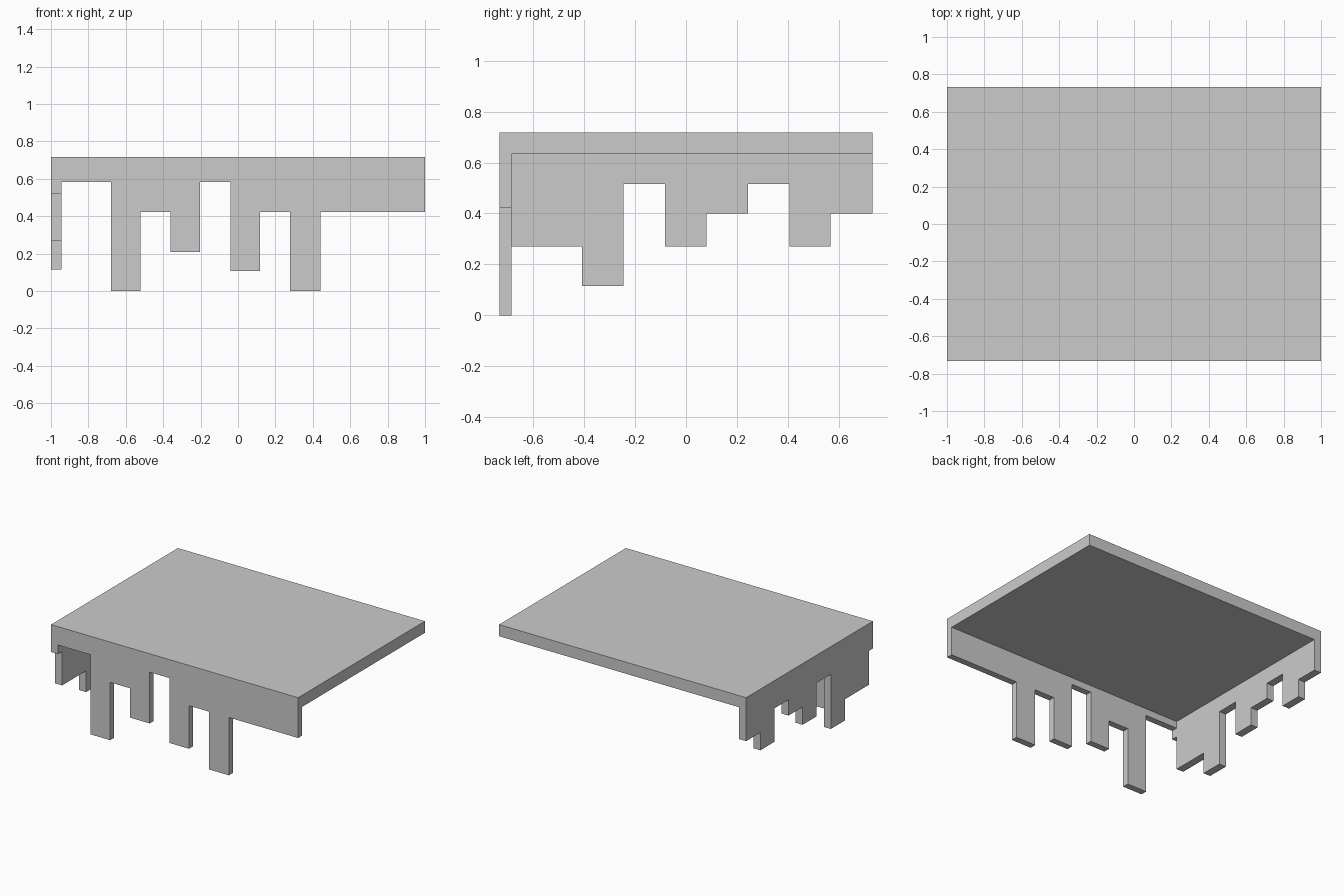
import bpy
import bmesh
from mathutils import Vector

if "Cube" in bpy.data.objects:
    bpy.data.objects.remove(bpy.data.objects["Cube"])

HALF_X, HALF_Y = 1.0, 0.733
TOP, UNDER = 0.718, 0.633       # slab top and underside
INNER_X, INNER_Y = -0.944, -0.686   # inner faces of the two skirts


def extrude_profile(name, points, direction):
    """Flat polygon extruded along a vector into a closed solid."""
    bm = bmesh.new()
    face = bm.faces.new([bm.verts.new(p) for p in points])
    ret = bmesh.ops.extrude_face_region(bm, geom=[face], use_keep_orig=True)
    moved = [g for g in ret["geom"] if isinstance(g, bmesh.types.BMVert)]
    bmesh.ops.translate(bm, verts=moved, vec=Vector(direction))
    bmesh.ops.recalc_face_normals(bm, faces=bm.faces[:])
    mesh = bpy.data.meshes.new(name)
    bm.to_mesh(mesh)
    bm.free()
    obj = bpy.data.objects.new(name, mesh)
    bpy.context.collection.objects.link(obj)
    return obj


def skirt_outline(start, steps):
    """Stepped lower edge from (end position, bottom height) pairs, closed along the slab."""
    outline = [(start, UNDER)]
    pos = start
    for end, bottom in steps:
        outline += [(pos, bottom), (end, bottom)]
        pos = end
    outline.append((pos, UNDER))
    return outline


# Top slab
extrude_profile("top_slab",
                [(-HALF_X, -HALF_Y, UNDER), (HALF_X, -HALF_Y, UNDER),
                 (HALF_X, HALF_Y, UNDER), (-HALF_X, HALF_Y, UNDER)],
                (0, 0, TOP - UNDER))

# Front skirt with hanging strips, including the front left corner
front = [(INNER_X, 0.518), (-0.68, 0.583), (-0.522, 0.0), (-0.36, 0.423),
         (-0.202, 0.208), (-0.04, 0.583), (0.117, 0.108), (0.278, 0.423),
         (0.44, 0.0), (HALF_X, 0.423)]
extrude_profile("front_skirt",
                [(x, -HALF_Y, z) for x, z in skirt_outline(-HALF_X, front)],
                (0, INNER_Y + HALF_Y, 0))

# Left skirt with hanging strips, butting against the front skirt
left = [(-0.408, 0.27), (-0.246, 0.115), (-0.082, 0.515), (0.08, 0.27),
        (0.243, 0.4), (0.406, 0.515), (0.568, 0.27), (HALF_Y, 0.4)]
extrude_profile("left_skirt",
                [(-HALF_X, y, z) for y, z in skirt_outline(INNER_Y, left)],
                (INNER_X + HALF_X, 0, 0))
